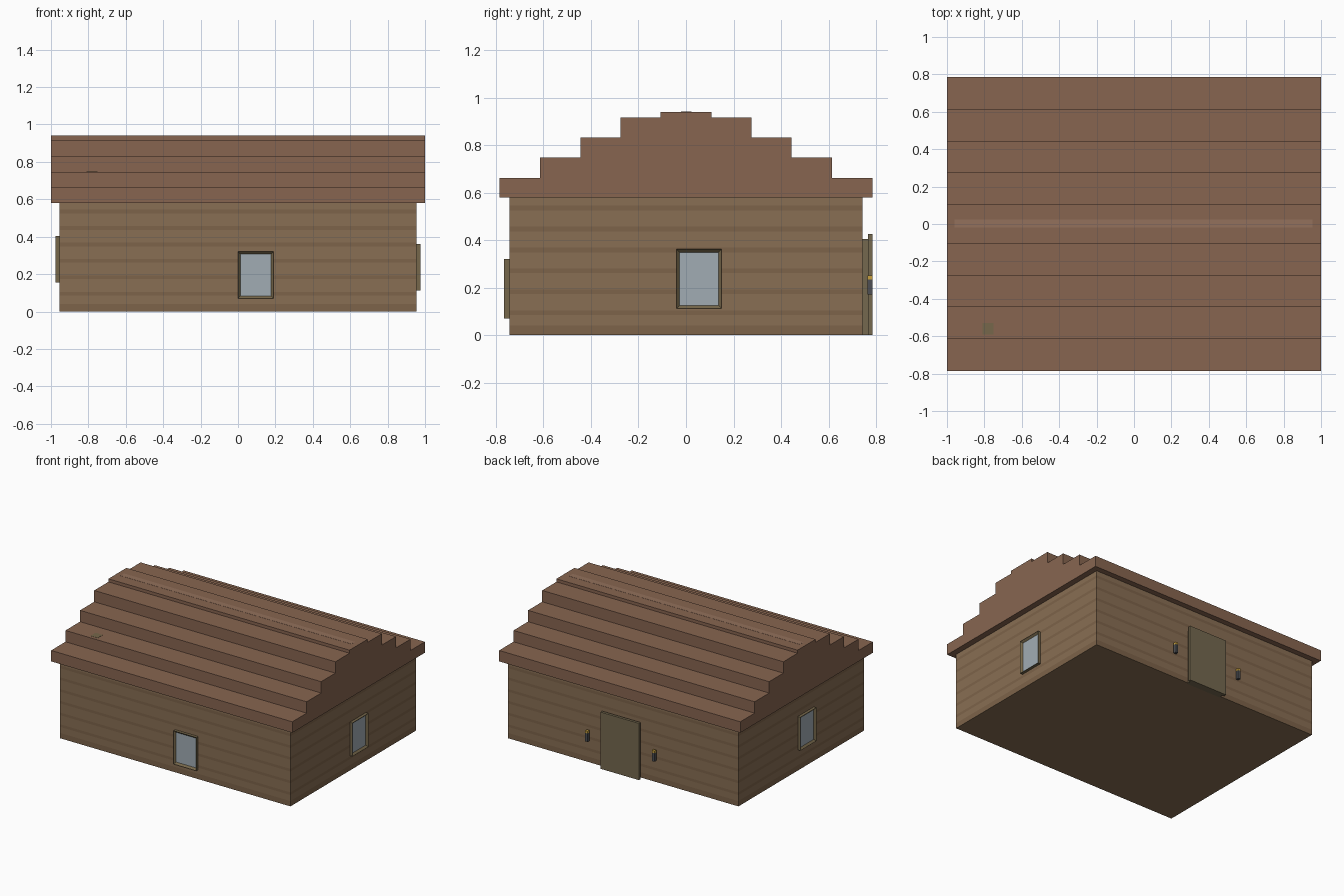
import bpy, bmesh, math
from mathutils import Matrix

if "Cube" in bpy.data.objects:
    bpy.data.objects.remove(bpy.data.objects["Cube"])


def mat(name, r, g, b):
    m = bpy.data.materials.new(name)
    m.diffuse_color = [(c / 255) ** 2.2 for c in (r, g, b)] + [1]
    m.use_nodes = True
    m.node_tree.nodes["Principled BSDF"].inputs["Base Color"].default_value = m.diffuse_color
    return m


WALL = mat("wall_wood", 135, 110, 84)
WALL_DARK = mat("wall_groove", 124, 99, 75)
ROOF = mat("roof_wood", 134, 101, 81)
RIDGE = mat("ridge_wood", 146, 112, 92)
FRAME = mat("frame_wood", 117, 103, 76)
DOOR = mat("door_wood", 116, 104, 80)
GLASS = mat("glass", 160, 171, 178)
IRON = mat("iron", 78, 80, 84)
FLAME = mat("flame", 200, 160, 65)


def make(name, bm, *mats):
    bmesh.ops.recalc_face_normals(bm, faces=bm.faces)
    me = bpy.data.meshes.new(name)
    bm.to_mesh(me)
    bm.free()
    for m in mats:
        me.materials.append(m)
    ob = bpy.data.objects.new(name, me)
    bpy.context.collection.objects.link(ob)
    return ob


def box_bm(x0, x1, y0, y1, z0, z1):
    bm = bmesh.new()
    m = Matrix.Translation(((x0 + x1) / 2, (y0 + y1) / 2, (z0 + z1) / 2))
    bmesh.ops.create_cube(bm, size=1, matrix=m @ Matrix.Diagonal((x1 - x0, y1 - y0, z1 - z0, 1)))
    return bm


def box(name, m, *dims):
    return make(name, box_bm(*dims), m)


# walls, sliced into plank bands with darker grooves
WX, WY, EAVE = 0.955, 0.743, 0.58
bm = box_bm(-WX, WX, -WY, WY, 0, EAVE)
grooves = [(0.0, 0.04)] + [(0.085 + 0.088 * i, 0.105 + 0.088 * i) for i in range(6)]
for z in [h for g in grooves for h in g if h > 0]:
    bmesh.ops.bisect_plane(bm, geom=bm.verts[:] + bm.edges[:] + bm.faces[:],
                           plane_co=(0, 0, z), plane_no=(0, 0, 1))
for f in bm.faces:
    z = f.calc_center_median().z
    f.material_index = int(any(a < z < b for a, b in grooves))
make("walls", bm, WALL, WALL_DARK)

# stepped roof: one half profile, mirrored and extruded along x
half = []
z = EAVE
for y, top in [(0.785, 0.662), (0.615, 0.747), (0.443, 0.832), (0.275, 0.917), (0.107, 0.94)]:
    half += [(y, z), (y, top)]
    z = top
profile = half + [(-y, z) for y, z in reversed(half)]
bm = bmesh.new()
face = bm.faces.new([bm.verts.new((-1, y, z)) for y, z in profile])
ext = bmesh.ops.extrude_face_region(bm, geom=[face])
bmesh.ops.translate(bm, vec=(2, 0, 0),
                    verts=[v for v in ext["geom"] if isinstance(v, bmesh.types.BMVert)])
make("roof", bm, ROOF)

# flush inlays on the roof: ridge beam and flue top
box("ridge_beam", RIDGE, -0.96, 0.955, -0.02, 0.023, 0.92, 0.941)
box("flue_top", FRAME, -0.81, -0.75, -0.59, -0.53, 0.72, 0.748)


# framed windows with recessed glass, built facing -y then turned to their wall
def window(name, u, z0, wall, angle):
    bm = box_bm(u - 0.095, u + 0.095, -wall - 0.022, -wall + 0.01, z0, z0 + 0.25)
    bm.normal_update()
    front = [f for f in bm.faces if f.normal.y < -0.9]
    bmesh.ops.inset_region(bm, faces=front, thickness=0.019)
    bmesh.ops.translate(bm, verts=front[0].verts[:], vec=(0, 0.014, 0))
    front[0].material_index = 1
    bm.transform(Matrix.Rotation(angle, 4, 'Z'))
    make(name, bm, FRAME, GLASS)


window("front_window", 0.095, 0.07, WY, 0)
window("right_window", 0.055, 0.112, WX, math.pi / 2)
window("left_window", 0.055, 0.155, WX, -math.pi / 2)

# back door
box("door_frame", DOOR, -0.145, 0.145, 0.73, 0.765, 0, 0.405)
box("door_panel", DOOR, -0.16, 0.16, 0.765, 0.785, 0, 0.425)

# torches either side of the door
for side, x in (("left", 0.277), ("right", -0.277)):
    box(side + "_torch_handle", IRON, x - 0.011, x + 0.011, 0.763, 0.785, 0.172, 0.235)
    box(side + "_torch_flame", FLAME, x - 0.011, x + 0.011, 0.763, 0.785, 0.235, 0.252)
